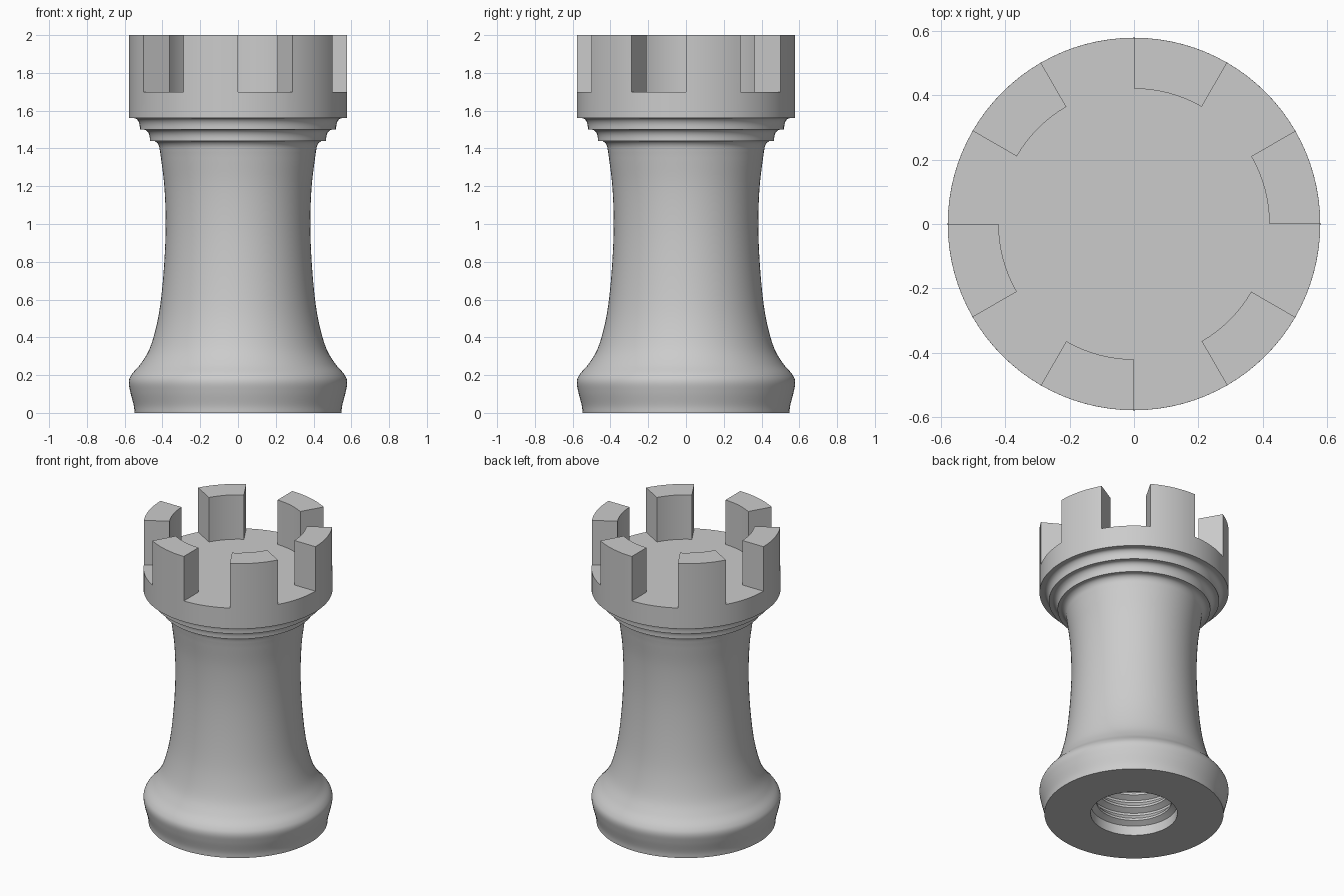
import bpy, bmesh, math
from mathutils import Vector

cube = bpy.data.objects.get("Cube")
if cube:
    bpy.data.objects.remove(cube, do_unlink=True)

SEGMENTS = 96
CROWN_R, INNER_R, FLOOR_Z, TOP_Z = 0.578, 0.42, 1.7, 2.0


def spline(points, steps=6):
    """Smooth curve through the given (radius, height) points."""
    p = [Vector(q) for q in points]
    p = [2 * p[0] - p[1]] + p + [2 * p[-1] - p[-2]]
    out = []
    for a, b, c, d in zip(p, p[1:], p[2:], p[3:]):
        for i in range(steps):
            t = i / steps
            out.append(0.5 * (2 * b + (c - a) * t + (2 * a - 5 * b + 4 * c - d) * t**2
                              + (3 * b - a - 3 * c + d) * t**3))
    return out + [p[-2]]


def cove(r0, z0, r1, z1, steps=6):
    """Concave quarter curve that leaves vertically and flares outward."""
    return [(r0 + (r1 - r0) * (1 - math.cos(a)), z0 + (z1 - z0) * math.sin(a))
            for a in (i * math.pi / 2 / steps for i in range(steps + 1))]


def lathe(bm, profile):
    """Spin a profile around z; the two ends are closed with flat caps."""
    rings = [[bm.verts.new((r * math.cos(a), r * math.sin(a), z))
              for a in (2 * math.pi * i / SEGMENTS for i in range(SEGMENTS))]
             for r, z in profile]
    for low, high in zip(rings, rings[1:]):
        for i in range(SEGMENTS):
            j = (i + 1) % SEGMENTS
            bm.faces.new((low[i], low[j], high[j], high[i]))
    bm.faces.new(rings[0])
    bm.faces.new(rings[-1])


# Threaded bore, listed from its closed end down to the mouth
profile = [(0.23, 0.62)]
for k in range(5, -1, -1):
    z = 0.05 + k * 0.09
    profile += [(0.23, z + 0.05), (0.23, z + 0.035), (0.265, z + 0.015), (0.265, z)]
profile.append((0.265, 0))

# Foot, waisted column and the stepped collar
profile += spline([(0.548, 0), (0.552, 0.04), (0.57, 0.11), (0.578, 0.165), (0.562, 0.205),
                   (0.515, 0.26), (0.468, 0.34), (0.432, 0.46), (0.408, 0.6),
                   (0.39, 0.8), (0.383, 1.0), (0.39, 1.2), (0.412, 1.38)])
profile += cove(0.414, 1.39, 0.45, 1.44)
profile += [(0.467, 1.44)] + cove(0.467, 1.455, 0.5, 1.5)
profile += [(0.52, 1.5)] + cove(0.52, 1.515, 0.55, 1.56)

# Crown drum and floor
profile += [(CROWN_R, 1.56), (CROWN_R, FLOOR_Z), (INNER_R, FLOOR_Z)]

bm = bmesh.new()
lathe(bm, profile)
bmesh.ops.recalc_face_normals(bm, faces=bm.faces)


def is_merlon(face):
    c = face.calc_center_median()
    angle = math.degrees(math.atan2(c.y, c.x)) % 60
    on_rim = abs(c.z - FLOOR_Z) < 1e-4 and c.xy.length > INNER_R
    return on_rim and angle < 30


# Six battlements raised from alternate twelfths of the rim
raised = bmesh.ops.extrude_face_region(bm, geom=[f for f in bm.faces if is_merlon(f)])
for item in raised["geom"]:
    if isinstance(item, bmesh.types.BMVert):
        item.co.z = TOP_Z
# Drop the covered rim faces if they remain inside the battlements
bmesh.ops.delete(bm, geom=[f for f in bm.faces if is_merlon(f)], context="FACES_ONLY")
bmesh.ops.recalc_face_normals(bm, faces=bm.faces)

mesh = bpy.data.meshes.new("tower")
bm.to_mesh(mesh)
bm.free()
tower = bpy.data.objects.new("tower", mesh)
bpy.context.collection.objects.link(tower)

grey = bpy.data.materials.new("light grey")
grey.use_nodes = True
colour = (0.6, 0.6, 0.6, 1)
grey.diffuse_color = colour
grey.node_tree.nodes["Principled BSDF"].inputs["Base Color"].default_value = colour
mesh.materials.append(grey)

bpy.ops.object.select_all(action="DESELECT")
tower.select_set(True)
bpy.context.view_layer.objects.active = tower
bpy.ops.object.shade_smooth_by_angle(angle=math.radians(30))
